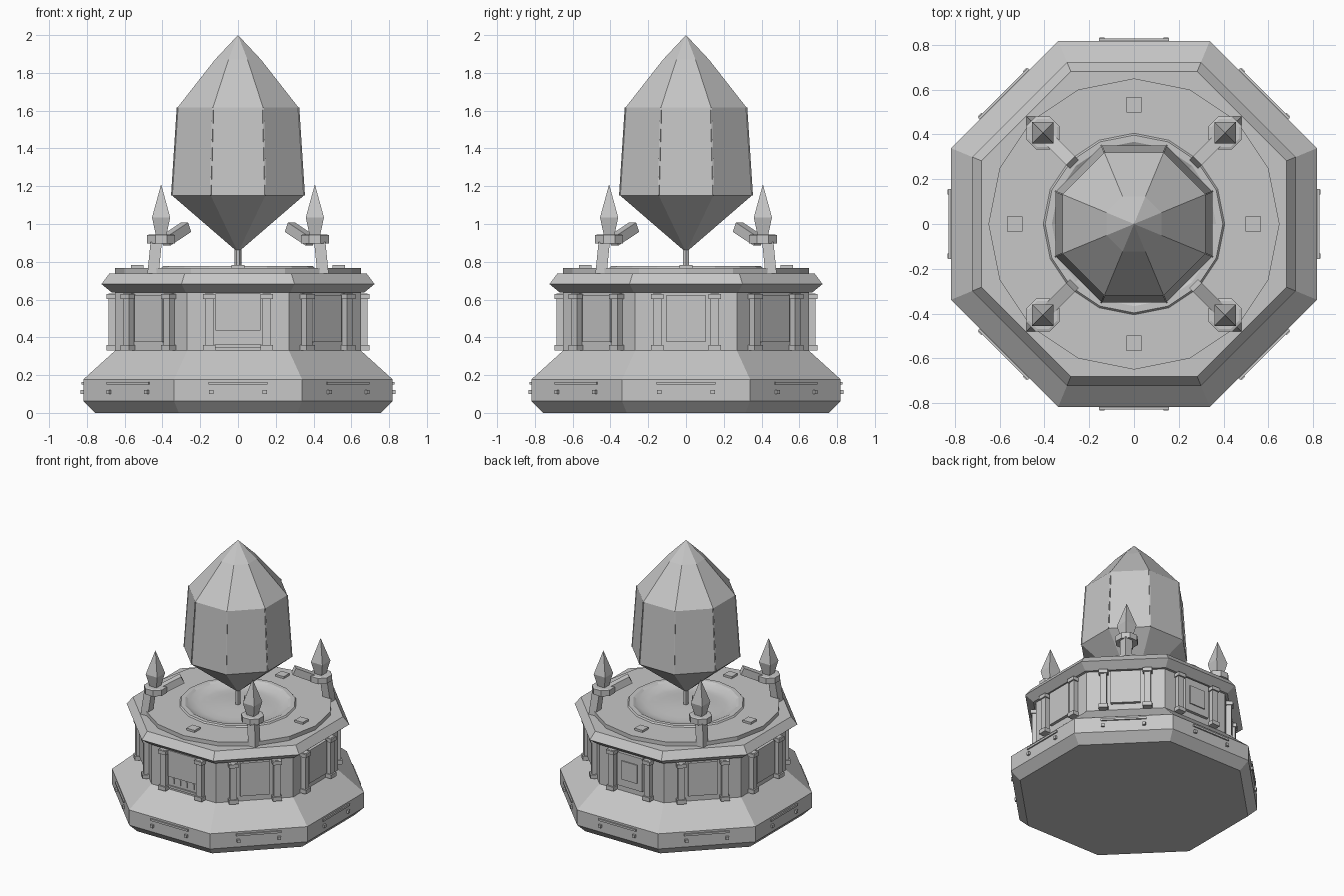
import bpy, bmesh, math
from mathutils import Matrix, Vector

if "Cube" in bpy.data.objects:
    bpy.data.objects.remove(bpy.data.objects["Cube"])

stone = bpy.data.materials.new("light_grey_stone")
stone.diffuse_color = (0.57, 0.57, 0.57, 1)
stone.use_nodes = True
stone.node_tree.nodes["Principled BSDF"].inputs["Base Color"].default_value = stone.diffuse_color


def finish(name, bm):
    bmesh.ops.recalc_face_normals(bm, faces=bm.faces)
    me = bpy.data.meshes.new(name)
    bm.to_mesh(me)
    bm.free()
    me.materials.append(stone)
    ob = bpy.data.objects.new(name, me)
    bpy.context.collection.objects.link(ob)
    return ob


def add_lathe(bm, profile, n, start=0.0, flat=False, mat=Matrix(), caps=True):
    """Revolve (radius, z) points; flat=True means radius is measured to the flats."""
    k = 1 / math.cos(math.pi / n) if flat else 1
    rings = []
    for r, z in profile:
        count = n if r else 1
        rings.append([bm.verts.new(mat @ Vector((
            r * k * math.cos(start + i * math.tau / n),
            r * k * math.sin(start + i * math.tau / n), z))) for i in range(count)])
    for a, b in zip(rings, rings[1:]):
        for i in range(n):
            j = (i + 1) % n
            if len(a) == 1:
                bm.faces.new((a[0], b[i], b[j]))
            elif len(b) == 1:
                bm.faces.new((a[i], a[j], b[0]))
            else:
                bm.faces.new((a[i], a[j], b[j], b[i]))
    for ring in (rings[0], rings[-1]):
        if caps and len(ring) > 1:
            bm.faces.new(ring)


def lathe(name, profile, n, start=0.0, flat=False, caps=True):
    bm = bmesh.new()
    add_lathe(bm, profile, n, start, flat, Matrix(), caps)
    return finish(name, bm)


def add_box(bm, x0, x1, y0, y1, z0, z1, mat=Matrix()):
    m = (mat @ Matrix.Translation(((x0 + x1) / 2, (y0 + y1) / 2, (z0 + z1) / 2))
         @ Matrix.Diagonal((x1 - x0, y1 - y0, z1 - z0, 1)))
    bmesh.ops.create_cube(bm, size=1, matrix=m)


def add_beam(bm, a, b, w, h, mat=Matrix()):
    """Box of width w and height h running from a to b."""
    a, b = Vector(a), Vector(b)
    rot = (b - a).to_track_quat('X', 'Z').to_matrix().to_4x4()
    add_box(bm, 0, (b - a).length, -w / 2, w / 2, -h / 2, h / 2,
            mat @ Matrix.Translation(a) @ rot)


OCT = math.pi / 8
turns = [Matrix.Rotation(k * math.pi / 4, 4, 'Z') for k in range(8)]

# Octagonal pedestal: plinth, slope, wall and cornice
lathe("pedestal", [(.757, 0), (.818, .063), (.818, .178), (.65, .33), (.65, .637),
                   (.668, .637), (.723, .682), (.682, .737)], 8, OCT, True)

# Top disc with an open middle, then the raised rim and dish
lathe("top_disc", [(.65, .735), (.65, .767), (.4, .767)], 16, caps=False)
dish = lathe("rim_and_dish", [(.407, .765), (.397, .777), (.367, .777), (.35, .767),
                              (.315, .749), (.26, .745), (.2, .748), (.1, .757), (0, .76)],
             16, caps=False)
for p in dish.data.polygons:
    p.use_smooth = p.center.xy.length < .35

# Small square studs on the disc
bm = bmesh.new()
for t in turns[::2]:
    add_box(bm, -.034, .034, -.567, -.499, .76, .783, t)
finish("disc_studs", bm)

# Pin and large floating crystal
lathe("crystal_pin", [(.018, .74), (.018, .87)], 6)
lathe("large_crystal", [(0, .85), (.35, 1.152), (.32, 1.617), (.122, 1.87), (0, 2.0)],
      8, OCT, True)

# Thin strips along the crystal's edges
bm = bmesh.new()
k = 1 / math.cos(OCT)
corner = Matrix.Rotation(OCT, 4, 'Z')
for t in turns:
    add_beam(bm, (.35 * k, 0, 1.152), (.32 * k, 0, 1.617), .007, .007, t @ corner)
finish("crystal_edge_strips", bm)

# Wall columns with bases and caps
bm = bmesh.new()
for t in turns:
    for x in (-.152, .152):
        add_box(bm, x - .023, x + .023, -.686, -.64, .335, .632, t)
        add_box(bm, x - .032, x + .032, -.697, -.64, .33, .36, t)
        add_box(bm, x - .032, x + .032, -.697, -.64, .603, .63, t)
finish("wall_columns", bm)

# Wall panels; the front one is shorter, with a sill and thin pegs below
bm = bmesh.new()
for i, t in enumerate(turns):
    if i == 0:
        add_box(bm, -.12, .12, -.668, -.64, .435, .632, t)
    else:
        add_box(bm, -.102, .102, -.672, -.64, .375, .625, t)
finish("wall_panels", bm)
bm = bmesh.new()
add_box(bm, -.065, .065, -.68, -.64, .43, .57, turns[4])
finish("back_inner_plate", bm)
bm = bmesh.new()
add_box(bm, -.125, .125, -.66, -.64, .345, .362)
for i in range(4):
    x = -.084 + i * .056
    add_box(bm, x - .006, x + .006, -.656, -.64, .38, .42)
finish("front_sill_and_pegs", bm)

# Trim bars and bolts on the plinth
bm = bmesh.new()
for t in turns:
    add_box(bm, -.157, .157, -.828, -.81, .149, .164, t)
    for x in (-.142, .142):
        add_box(bm, x - .011, x + .011, -.833, -.81, .1, .122, t)
finish("plinth_trim", bm)

# Four corner pylons: leaning leg, collar, arm and small crystal
legs, collars, arms, spikes = (bmesh.new() for _ in range(4))
lean = Matrix.Identity(4)
lean[0][2] = lean[1][2] = -.1
for t in turns[::2]:
    add_box(legs, -.03, .03, -.03, .03, 0, .17,
            t @ Matrix.Translation((.45, .45, .735)) @ lean)
    at = t @ Matrix.Translation((.407, .407, 0))
    add_lathe(collars, [(.074, .897), (.074, .941), (.062, .945)], 8, OCT, True, at)
    add_lathe(spikes, [(.028, .94), (.048, 1.035), (0, 1.21)], 4, math.pi / 4, True, at)
    # arm rising toward the large crystal
    add_beam(arms, (.385, .385, .91), (.275, .275, .983), .054, .054, t)
finish("pylon_legs", legs)
finish("pylon_collars", collars)
finish("pylon_arms", arms)
finish("pylon_crystals", spikes)
